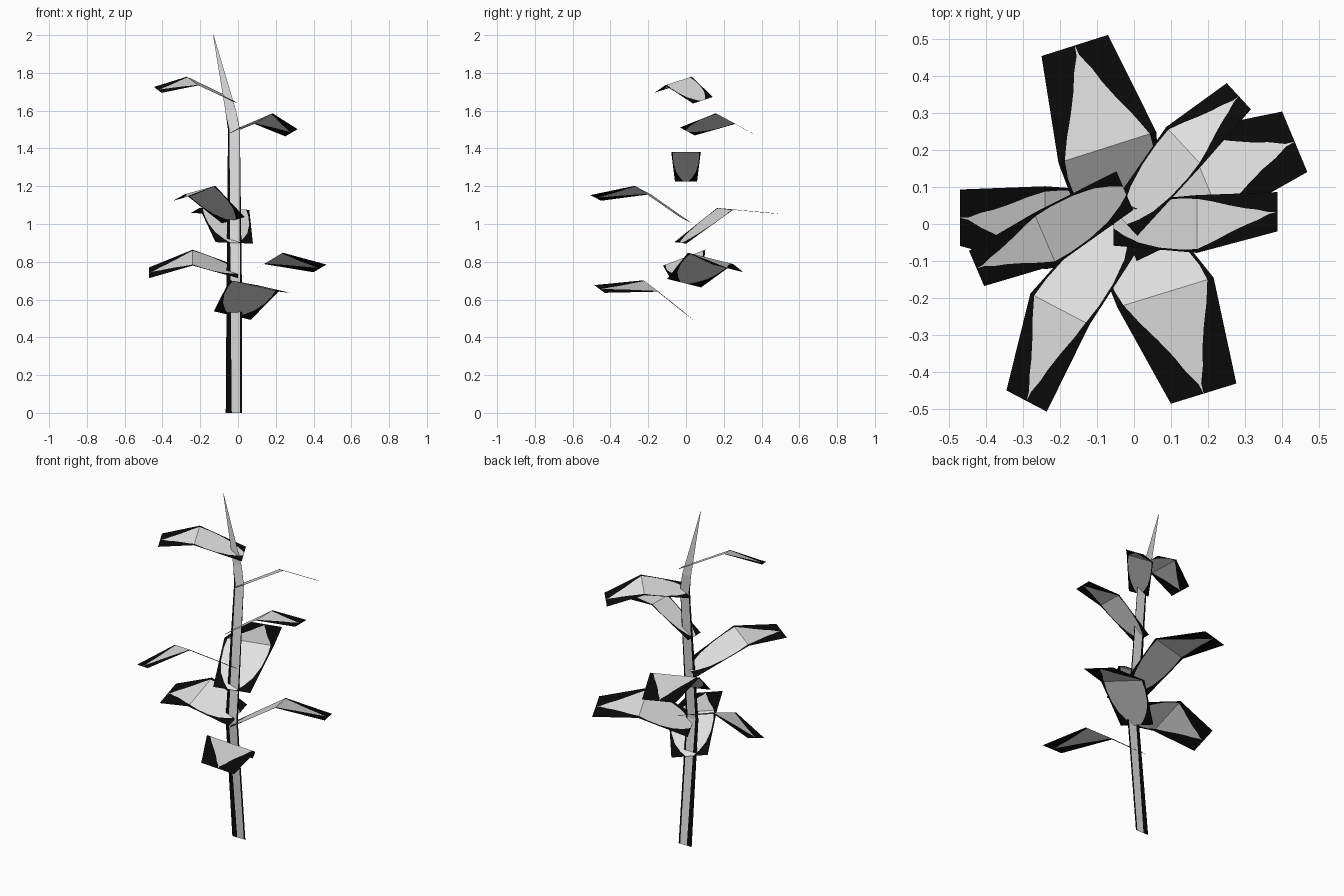
import bpy
from mathutils import Vector

default_cube = bpy.data.objects.get("Cube")
if default_cube:
    bpy.data.objects.remove(default_cube, do_unlink=True)


def make_material(name, value):
    material = bpy.data.materials.new(name)
    material.use_nodes = True
    colour = (value, value, value, 1)
    material.diffuse_color = colour
    shader = material.node_tree.nodes["Principled BSDF"]
    shader.inputs["Base Color"].default_value = colour
    shader.inputs["Roughness"].default_value = 0.9
    return material


border_black = make_material("border black", 0.003)
pale_grey = make_material("pale grey", 0.75)


def make_card(name, rows):
    """Flat strip from rows of four points: border, pale centre, border."""
    vertices = [point for row in rows for point in row]
    faces = []
    paints = []
    for r in range(len(rows) - 1):
        for column in range(3):
            a = r * 4 + column
            faces.append((a, a + 1, a + 5, a + 4))
            paints.append(1 if column == 1 else 0)
    mesh = bpy.data.meshes.new(name)
    mesh.from_pydata(vertices, [], faces)
    mesh.materials.append(border_black)
    mesh.materials.append(pale_grey)
    for polygon, paint in zip(mesh.polygons, paints):
        polygon.material_index = paint
    card = bpy.data.objects.new(name, mesh)
    bpy.context.collection.objects.link(card)
    return card


def blend(start, end, factor):
    return start + (end - start) * factor


# Blade outline: distance along the card (fold at 1), pale share of the width
BLADE = [(0, 0.2), (0.12, 0.5), (0.3, 0.78), (0.55, 0.92), (0.8, 0.93),
         (1, 0.87), (1.2, 0.74), (1.4, 0.55), (1.6, 0.36), (1.75, 0.24),
         (1.9, 0.04), (2, 0)]
BASE_WIDTH = 0.75
TIP_WIDTH = 0.68


def make_leaf(name, base, fold, tip, half_edge):
    """Folded leaf card; half_edge runs from the centre of the fold to its end."""
    base, fold, tip, half_edge = map(Vector, (base, fold, tip, half_edge))
    rows = []
    for along, share in BLADE:
        if along <= 1:
            centre = blend(base, fold, along)
            side = half_edge * blend(BASE_WIDTH, 1, along)
        else:
            centre = blend(fold, tip, along - 1)
            side = half_edge * blend(1, TIP_WIDTH, along - 1)
        rows.append([centre + side * s for s in (-1, -share, share, 1)])
    return make_card(name, rows)


# Stem: height, depth, then the four positions across the card
STEM = [
    (0, 0.04, -0.065, -0.033, 0.01, 0.02),
    (0.72, -0.03, -0.06, -0.04, 0.01, 0.02),
    (1.5, 0.04, -0.053, -0.045, 0.007, 0.01),
    (1.6, 0.05, -0.067, -0.067, -0.01, -0.01),
    (2, 0.05, -0.132, -0.132, -0.129, -0.129),
]
make_card("stem", [[(x, y, z) for x in across] for z, y, *across in STEM])

# Leaves, from the lowest to the highest
make_leaf("low_front_leaf", (-0.03, 0.01, 0.515), (0.085, -0.185, 0.672),
          (0.188, -0.458, 0.656), (0.13, 0.04, -0.03))
make_leaf("low_left_leaf", (-0.03, -0.01, 0.687), (0.187, 0.13, 0.818),
          (0.434, 0.222, 0.765), (0.05, -0.12, 0.03))
make_leaf("low_right_leaf", (0, 0, 0.745), (-0.24, -0.01, 0.822),
          (-0.47, 0.017, 0.742), (0, 0.112, 0.042))
make_leaf("middle_back_leaf", (-0.02, -0.03, 0.9), (-0.072, 0.207, 1.08),
          (-0.16, 0.482, 1.055), (0.132, 0.042, -0.005))
make_leaf("middle_front_leaf", (-0.025, 0, 1.02), (-0.2, -0.23, 1.18),
          (-0.29, -0.478, 1.138), (0.08, -0.042, 0.022))
make_leaf("high_left_leaf", (-0.055, 0, 1.225), (0.17, 0, 1.38),
          (0.387, 0.033, 1.378), (0, 0.078, 0))
make_leaf("high_back_leaf", (-0.027, 0.007, 1.49), (0.135, 0.21, 1.558),
          (0.283, 0.345, 1.483), (0.048, -0.052, 0.028))
make_leaf("top_right_leaf", (-0.025, 0.09, 1.655), (-0.24, -0.04, 1.757),
          (-0.425, -0.12, 1.71), (-0.03, 0.07, 0.023))
